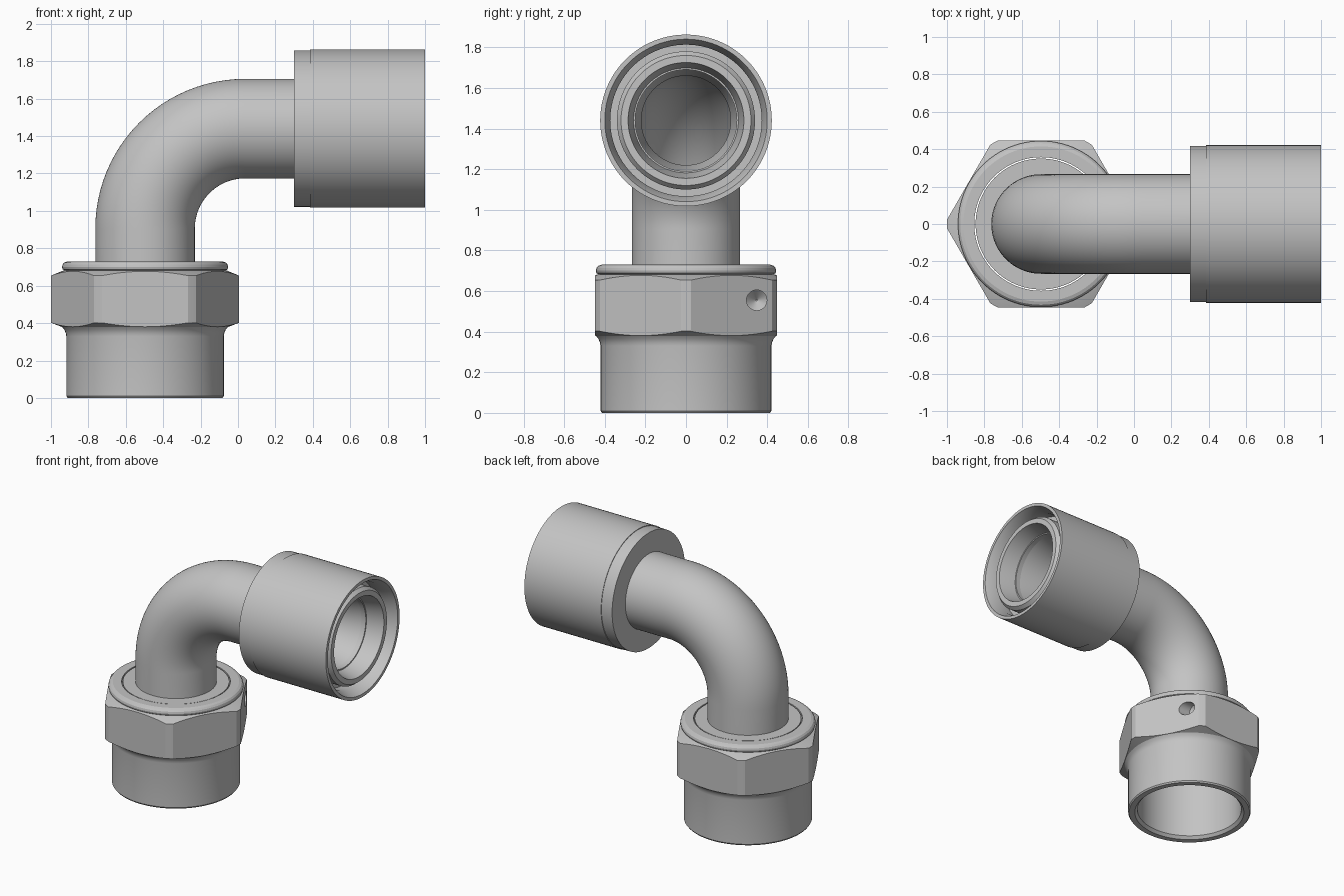
import bpy, bmesh, math
from mathutils import Vector

if "Cube" in bpy.data.objects:
    bpy.data.objects.remove(bpy.data.objects["Cube"])

CX, CZ, BEND = -0.497, 1.44, 0.535      # nut axis x, socket axis z, bend radius
SEG = 96

steel = bpy.data.materials.new("light_grey_steel")
steel.diffuse_color = (0.55, 0.55, 0.55, 1)
steel.use_nodes = True
steel.node_tree.nodes["Principled BSDF"].inputs["Base Color"].default_value = steel.diffuse_color


def add_object(name, bm):
    bmesh.ops.recalc_face_normals(bm, faces=bm.faces)
    me = bpy.data.meshes.new(name)
    bm.to_mesh(me)
    bm.free()
    me.materials.append(steel)
    ob = bpy.data.objects.new(name, me)
    bpy.context.collection.objects.link(ob)
    return ob


def activate(ob):
    bpy.ops.object.select_all(action='DESELECT')
    ob.select_set(True)
    bpy.context.view_layer.objects.active = ob


def smooth(ob):
    activate(ob)
    bpy.ops.object.shade_smooth_by_angle(angle=math.radians(22))


def closed_sweep(name, rings):
    """Bridge rings (centre x, centre z, tilt from vertical, radius) into a closed solid."""
    bm = bmesh.new()
    loops = []
    for x, z, t, r in rings:
        n = Vector((math.cos(t), 0, -math.sin(t)))
        b = Vector((0, 1, 0))
        c = Vector((x, 0, z))
        loops.append([bm.verts.new(c + r * (math.cos(a) * n + math.sin(a) * b))
                      for a in (math.tau * i / SEG for i in range(SEG))])
    for k, lo in enumerate(loops):
        hi = loops[(k + 1) % len(loops)]
        for i in range(SEG):
            j = (i + 1) % SEG
            bm.faces.new((lo[i], lo[j], hi[j], hi[i]))
    return add_object(name, bm)


def upright(r, z):
    return (CX, z, 0, r)


def sideways(r, x):
    return (x, CZ, math.pi / 2, r)


def bend(r, steps=24):
    angles = [math.pi / 2 * i / steps for i in range(steps + 1)]
    return [(CX + BEND * (1 - math.cos(t)), CZ - BEND + BEND * math.sin(t), t, r)
            for t in angles]


def boolean(ob, cutter, op):
    m = ob.modifiers.new("cut", 'BOOLEAN')
    m.operation, m.object, m.solver = op, cutter, 'EXACT'
    activate(ob)
    bpy.ops.object.modifier_apply(modifier=m.name)
    bpy.data.objects.remove(cutter)


# Bent pipe: flange inside the nut, quarter bend, coned nose, hollow bore
pipe = closed_sweep("bent_pipe",
    [upright(0.22, 0.42), upright(0.35, 0.42), upright(0.35, 0.728), upright(0.266, 0.728)]
    + bend(0.266)
    + [sideways(0.266, 0.6), sideways(0.34, 0.6), sideways(0.34, 0.945),
       sideways(0.32, 0.97), sideways(0.285, 0.97), sideways(0.22, 0.68)]
    + bend(0.22)[::-1])
smooth(pipe)

# Sleeve around the pipe nose, with a tiny step and an open annular mouth
sleeve = closed_sweep("end_sleeve", [sideways(r, x) for r, x in (
    (0.25, 0.30), (0.418, 0.30), (0.418, 0.385), (0.4225, 0.385), (0.4225, 1.0),
    (0.40, 1.0), (0.373, 0.93), (0.373, 0.85), (0.25, 0.85))])
smooth(sleeve)

# Union nut: turned body, then trimmed by a hexagonal prism
nut = closed_sweep("hex_nut", [upright(r, z) for r, z in (
    (0.375, 0.0), (0.414, 0.0), (0.421, 0.01), (0.421, 0.33), (0.424, 0.347),
    (0.431, 0.364), (0.443, 0.379), (0.503, 0.402), (0.503, 0.654), (0.440, 0.680),
    (0.432, 0.682), (0.441, 0.688), (0.444, 0.700), (0.441, 0.713), (0.432, 0.724),
    (0.415, 0.730), (0.357, 0.730), (0.357, 0.02))])

bm = bmesh.new()
bmesh.ops.create_cone(bm, cap_ends=True, segments=6, depth=2,
                      radius1=0.447 / math.cos(math.pi / 6),
                      radius2=0.447 / math.cos(math.pi / 6))
# turn so that corners point along x
corner = max(bm.verts, key=lambda v: v.co.x)
off = math.atan2(corner.co.y, corner.co.x)
for v in bm.verts:
    a = math.atan2(v.co.y, v.co.x) - off
    r = v.co.xy.length
    v.co = (CX + r * math.cos(a), r * math.sin(a), v.co.z + 0.5)
boolean(nut, add_object("hex_cutter", bm), 'INTERSECT')

# Blind drilled hole with a coned bottom in one flat
bm = bmesh.new()
outline = [(0.20, 0.004), (0.25, 0.05), (0.50, 0.05)]
rows = [[bm.verts.new((CX + x, 0.348 + r * math.cos(math.tau * i / 32),
                       0.555 + r * math.sin(math.tau * i / 32))) for i in range(32)]
        for x, r in outline]
for lo, hi in zip(rows, rows[1:]):
    for i in range(32):
        j = (i + 1) % 32
        bm.faces.new((lo[i], lo[j], hi[j], hi[i]))
bm.faces.new(rows[0])
bm.faces.new(rows[-1])
boolean(nut, add_object("hole_cutter", bm), 'DIFFERENCE')
activate(nut)
bpy.ops.object.shade_smooth_by_angle(angle=math.radians(18))
